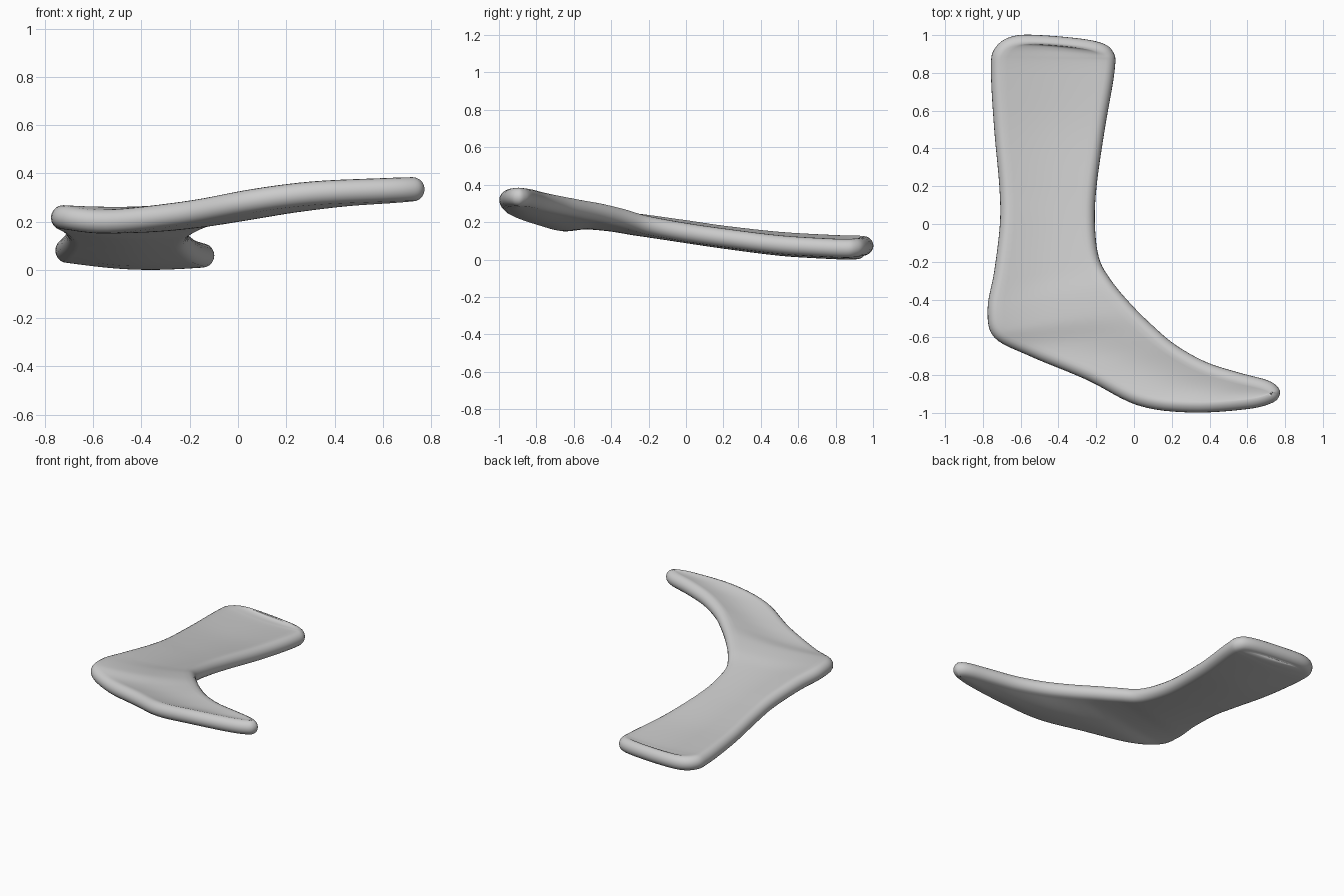
import bpy, bmesh, math
from mathutils import Vector

if "Cube" in bpy.data.objects:
    bpy.data.objects.remove(bpy.data.objects["Cube"])

R = 0.05       # half thickness, also the rim radius
SUB = 6        # samples per outline span
ACROSS = 16    # divisions across the slab
RIM = 10       # divisions around the rounded rim

# Outer edge (leg top -> heel -> sole -> toe tip): x, y, mid height
outer = [(-.45, .997, .07), (-.64, .995, .075), (-.74, .925, .078), (-.757, .8, .08),
         (-.74, .5, .097), (-.713, .2, .13), (-.71, 0, .16), (-.74, -.25, .195),
         (-.775, -.45, .215), (-.74, -.6, .215), (-.55, -.70, .2), (-.25, -.825, .232),
         (.02, -.96, .28), (.3, -.998, .315), (.6, -.98, .329), (.735, -.945, .333),
         (.772, -.9, .333)]
# Inner edge, paired with the outer one
inner = [(-.2, .967, .065), (-.11, .91, .06), (-.104, .8, .06), (-.155, .5, .078),
         (-.198, .2, .115), (-.207, 0, .145), (-.185, -.18, .18), (-.12, -.3, .218),
         (-.02, -.42, .248), (.09, -.53, .268), (.22, -.64, .29), (.38, -.73, .31),
         (.55, -.785, .325), (.7, -.825, .331), (.758, -.86, .333)]


def smooth_loop(pts):
    """Closed Catmull-Rom curve through the points."""
    p = [Vector(q) for q in pts]
    n, out = len(p), []
    for i in range(n):
        a, b, c, d = p[i - 1], p[i], p[(i + 1) % n], p[(i + 2) % n]
        for k in range(SUB):
            t = k / SUB
            out.append(0.5 * (2 * b + (c - a) * t + (2 * a - 5 * b + 4 * c - d) * t ** 2
                              + (3 * b - a - 3 * c + d) * t ** 3))
    return out


loop = smooth_loop(outer + inner[::-1])
count = len(loop)
normals = []
for i in range(count):
    t = loop[(i + 1) % count] - loop[i - 1]
    normals.append(Vector((-t.y, t.x, 0)).normalized())   # candidate outward direction
if normals[3 * SUB].x > 0:
    normals = [-n for n in normals]


def section(i):
    """Flat cross-section with half-round rims, joining paired edge points."""
    j = -i % count
    nl, nr = normals[i], normals[j]
    l, r = loop[i] - nl * R, loop[j] - nr * R
    sag = 0.018 * min(1, (l - r).length / 0.5)
    angles = [-math.pi / 2 + math.pi * k / RIM for k in range(RIM + 1)]
    up = Vector((0, 0, R))
    mid = [l.lerp(r, k / ACROSS) - Vector((0, 0, sag * math.sin(math.pi * k / ACROSS)))
           for k in range(1, ACROSS)]
    pts = [l + nl * R * math.cos(a) + up * math.sin(a) for a in angles]
    pts += [m + up for m in mid]
    pts += [r + nr * R * math.cos(a) + up * math.sin(a) for a in reversed(angles)]
    pts += [m - up for m in reversed(mid)]
    return pts


# Loft the sections; both end sections collapse onto the rim and close the slab
bm = bmesh.new()
rows = [[bm.verts.new(p) for p in section(i)] for i in range(count // 2 + 1)]
for a, b in zip(rows, rows[1:]):
    for k in range(len(a)):
        m = (k + 1) % len(a)
        bm.faces.new((a[k], a[m], b[m], b[k]))
bmesh.ops.remove_doubles(bm, verts=bm.verts, dist=0.0005)
bmesh.ops.recalc_face_normals(bm, faces=bm.faces)
low = min(v.co.z for v in bm.verts)
for v in bm.verts:
    v.co.z -= low
for f in bm.faces:
    f.smooth = True

mesh = bpy.data.meshes.new("curved_foot_slab")
bm.to_mesh(mesh)
bm.free()
slab = bpy.data.objects.new("curved_foot_slab", mesh)
bpy.context.collection.objects.link(slab)
